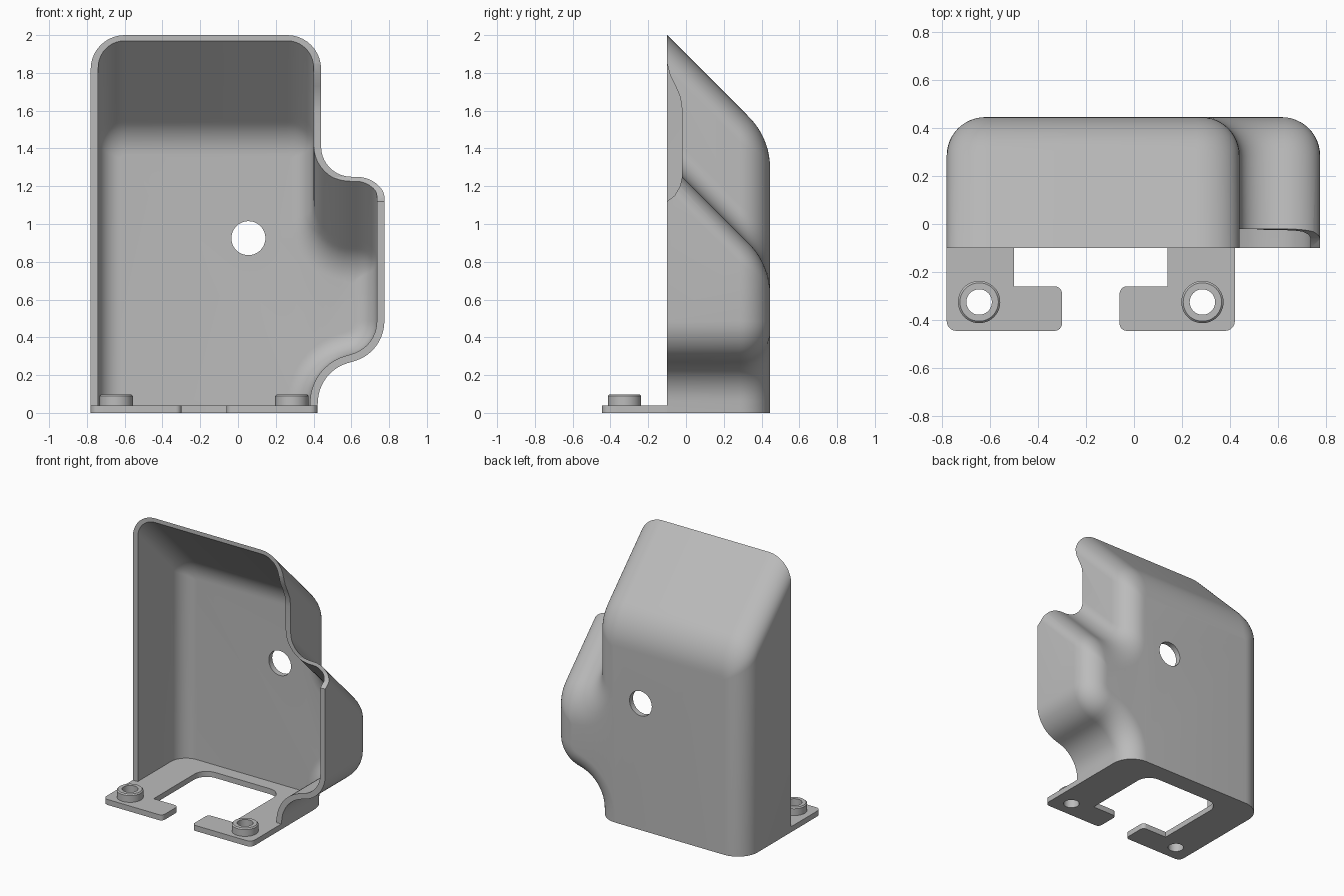
import bpy, bmesh, math
from mathutils import Vector, Matrix

if "Cube" in bpy.data.objects:
    bpy.data.objects.remove(bpy.data.objects["Cube"])

grey = bpy.data.materials.new("plain grey")
grey.use_nodes = True
grey.diffuse_color = (0.5, 0.5, 0.5, 1)
grey.node_tree.nodes["Principled BSDF"].inputs["Base Color"].default_value = (0.5, 0.5, 0.5, 1)


def rounded(corners, n=10):
    """Round each (x, y, radius) corner of a closed outline."""
    pts = []
    for i, (x, y, r) in enumerate(corners):
        p = Vector((x, y))
        if r == 0:
            pts.append(p)
            continue
        u = (Vector(corners[i - 1][:2]) - p).normalized()
        v = (Vector(corners[(i + 1) % len(corners)][:2]) - p).normalized()
        half = u.angle(v) / 2
        t = r / math.tan(half)
        c = p + (u + v).normalized() * r / math.sin(half)
        a, b = p + u * t - c, p + v * t - c
        sweep = math.pi - 2 * half
        for k in range(n + 1):
            s = sweep * k / n
            pts.append(c + (a * math.sin(sweep - s) + b * math.sin(s)) / math.sin(sweep))
    return pts


def loft(name, rings):
    """Closed solid through rings with equal point counts."""
    bm = bmesh.new()
    loops = [[bm.verts.new(p) for p in ring] for ring in rings]
    for a, b in zip(loops, loops[1:]):
        for i in range(len(a)):
            j = (i + 1) % len(a)
            bm.faces.new((a[i], a[j], b[j], b[i]))
    bm.faces.new(loops[0])
    bm.faces.new(loops[-1])
    bmesh.ops.recalc_face_normals(bm, faces=bm.faces)
    me = bpy.data.meshes.new(name)
    bm.to_mesh(me)
    bm.free()
    me.materials.append(grey)
    ob = bpy.data.objects.new(name, me)
    bpy.context.collection.objects.link(ob)
    return ob


def prism(name, outline, z0, z1):
    return loft(name, [[(p[0], p[1], z) for p in outline] for z in (z0, z1)])


def turned(name, profile, matrix, n=48):
    """Stack of circles (radius, height), placed by a matrix."""
    ang = [2 * math.pi * k / n for k in range(n)]
    return loft(name, [[matrix @ Vector((r * math.cos(a), r * math.sin(a), h)) for a in ang]
                       for r, h in profile])


def combine(target, other, operation):
    m = target.modifiers.new(operation, 'BOOLEAN')
    m.operation, m.object, m.solver = operation, other, 'EXACT'
    bpy.context.view_layer.objects.active = target
    bpy.ops.object.modifier_apply(modifier=m.name)
    bpy.data.objects.remove(other)


def hood(name, front, back, wall, floor, top0, edge_r, roof_r):
    """Hood body with side bulge: sloping roofs and a rounded back edge."""
    cy = back - roof_r
    cz = top0 - 0.1 - cy - roof_r * math.sqrt(2)
    stations = [(front, 0)]
    for k in range(13):
        t = math.pi / 2 * k / 12
        stations.append((back - edge_r + edge_r * math.sin(t), edge_r * (1 - math.cos(t))))
    rings = []
    for y, inset in stations:
        d = wall + inset
        top = top0 - 0.1 - y
        if y > cy + roof_r * math.sqrt(0.5):
            top = cz + math.sqrt(max(0, roof_r ** 2 - (y - cy) ** 2))
        bulge = top - 0.67

        def convex(r):
            return max(0.01, r - d)
        outline = rounded([
            (0.42 - d, floor, 0),
            (0.43 - d, 0.22 + 0.75 * d, 0.22 + d),
            (0.775 - d, 0.32 + 0.75 * d, convex(0.22)),
            (0.775 - d, bulge, convex(0.15)),
            (0.44 - d, bulge, 0.16 + d),
            (0.44 - d, top, convex(0.18)),
            (-0.78 + d, top, convex(0.18)),
            (-0.78 + d, floor, 0)])
        rings.append([(p.x, y, p.y) for p in outline])
    return loft(name, rings)


# Hollow shell
shell = hood("hood_shell", -0.1, 0.445, 0, 0, 2.0, 0.16, 0.38)
combine(shell, hood("cavity", -0.2, 0.405, 0.04, 0.04, 1.97, 0.12, 0.24), 'DIFFERENCE')

# Relief in the front rim beside the bulge
notch = [(-0.2, 1.85), (-0.1, 1.85), (-0.085, 1.79), (-0.055, 1.73), (-0.03, 1.67),
         (-0.02, 1.6), (-0.02, 1.25), (-0.032, 1.2), (-0.06, 1.15), (-0.1, 1.12), (-0.2, 1.12)]
combine(shell, loft("rim_relief", [[(x, y, z) for y, z in notch] for x in (0.3, 0.9)]),
        'DIFFERENCE')

# Opening in the floor
floor_hole = rounded([(-0.5, -0.3, 0), (0.14, -0.3, 0), (0.14, 0.31, 0.1), (-0.5, 0.31, 0.1)])
combine(shell, prism("floor_opening", floor_hole, -0.1, 0.05), 'DIFFERENCE')

# Two hooked mounting feet, each with a raised ring
for side in (-1, 1):
    def sx(x):
        return -0.18 + side * x
    foot = rounded([(sx(0.6), -0.05, 0), (sx(0.6), -0.445, 0.04), (sx(0.12), -0.445, 0.03),
                    (sx(0.12), -0.26, 0.03), (sx(0.32), -0.26, 0), (sx(0.32), -0.05, 0)], 6)
    combine(shell, prism("foot", foot, 0, 0.04), 'UNION')
    spot = Matrix.Translation((sx(0.465), -0.325, 0))
    combine(shell, turned("foot_ring", [(0.088, 0.02), (0.088, 0.09), (0.08, 0.098)], spot), 'UNION')
    combine(shell, turned("foot_hole", [(0.053, -0.1), (0.053, 0.2)], spot), 'DIFFERENCE')

# Conical screw boss on the back wall, with a countersunk hole
axis = Matrix.Translation((0.055, 0.445, 0.925)) @ Matrix.Rotation(math.pi / 2, 4, 'X')
combine(shell, turned("screw_boss", [(0.167, 0.02), (0.167, 0.04), (0.09, 0.135)], axis), 'UNION')
combine(shell, turned("screw_recess", [(0.09, -0.1), (0.09, 0.075)], axis), 'DIFFERENCE')
combine(shell, turned("screw_hole", [(0.055, -0.1), (0.055, 0.3)], axis), 'DIFFERENCE')

# Smooth curved surfaces, crisp edges
bpy.ops.object.select_all(action='DESELECT')
shell.select_set(True)
bpy.context.view_layer.objects.active = shell
bpy.ops.object.shade_smooth_by_angle(angle=math.radians(30))
